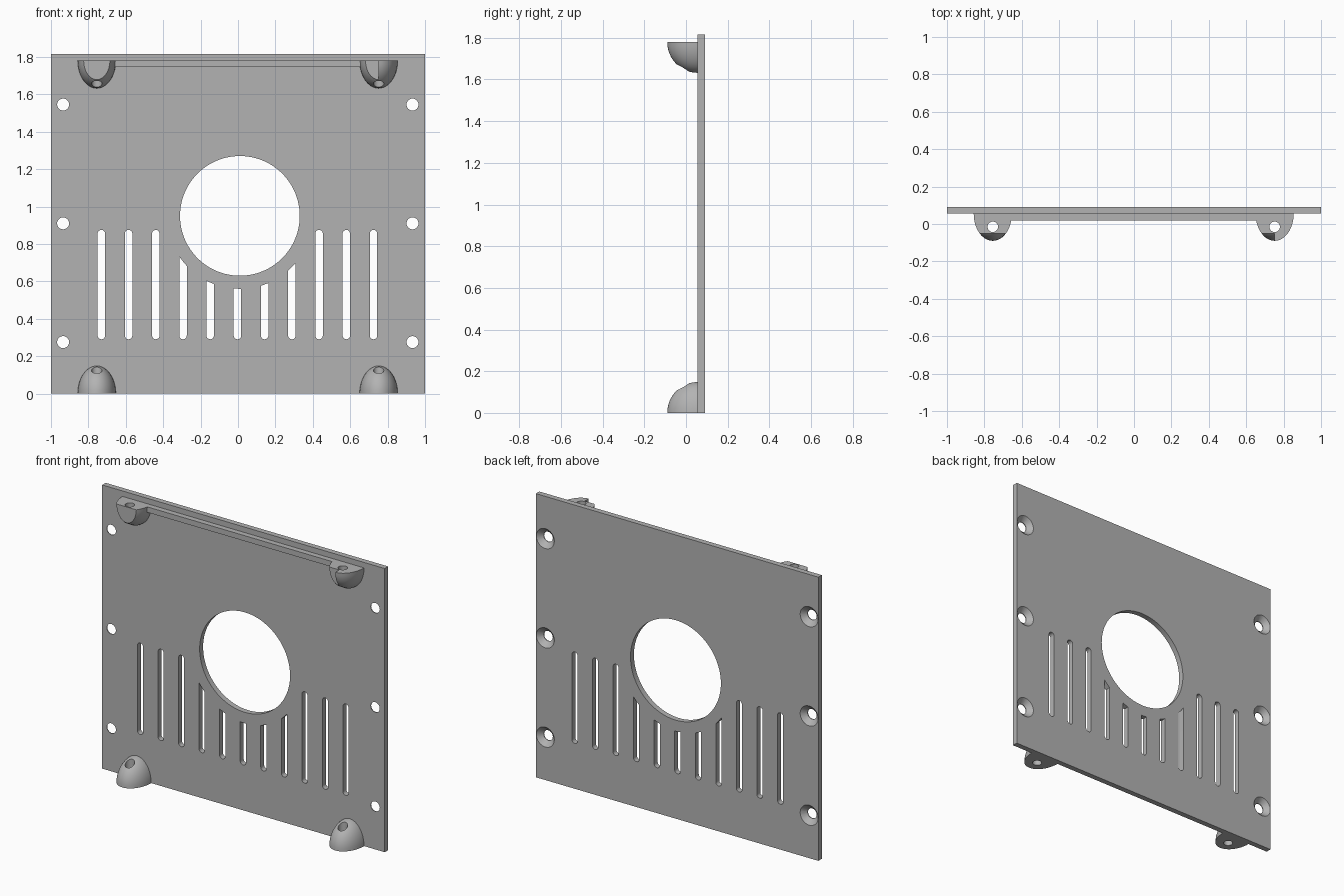
import bpy, bmesh, math
from mathutils import Matrix, Vector

default = bpy.data.objects.get("Cube")
if default:
    bpy.data.objects.remove(default, do_unlink=True)

grey = bpy.data.materials.new("plain grey")
grey.use_nodes = True
colour = (0.45, 0.45, 0.45, 1)
grey.diffuse_color = colour
grey.node_tree.nodes["Principled BSDF"].inputs["Base Color"].default_value = colour

FRONT, BACK, HEIGHT = 0.055, 0.09, 1.815


def finish(name, bm):
    bmesh.ops.recalc_face_normals(bm, faces=bm.faces)
    mesh = bpy.data.meshes.new(name)
    bm.to_mesh(mesh)
    bm.free()
    mesh.materials.append(grey)
    obj = bpy.data.objects.new(name, mesh)
    bpy.context.collection.objects.link(obj)
    return obj


def box(name, low, high):
    low, high = Vector(low), Vector(high)
    bm = bmesh.new()
    bmesh.ops.create_cube(bm, size=1, matrix=Matrix.Translation((low + high) / 2)
                          @ Matrix.Diagonal((*(high - low), 1)))
    return finish(name, bm)


def cone(name, centre, r1, r2, depth, axis="Z", segments=32):
    """Cone or cylinder; along Y the first radius faces the back."""
    bm = bmesh.new()
    turn = Matrix.Rotation(math.pi / 2, 4, "X") if axis == "Y" else Matrix()
    bmesh.ops.create_cone(bm, cap_ends=True, segments=segments, radius1=r1, radius2=r2,
                          depth=depth, matrix=Matrix.Translation(centre) @ turn)
    return finish(name, bm)


def slot(x, bottom, top, r):
    """Vertical slot with round ends, running through the plate."""
    bm = bmesh.new()
    ring = []
    for z, start in ((top - r, 0), (bottom + r, math.pi)):
        for i in range(13):
            a = start + math.pi * i / 12
            ring.append(bm.verts.new((x + r * math.cos(a), 0, z + r * math.sin(a))))
    face = bm.faces.new(ring)
    out = bmesh.ops.extrude_face_region(bm, geom=[face])["geom"]
    bmesh.ops.translate(bm, vec=(0, 0.2, 0),
                        verts=[v for v in out if isinstance(v, bmesh.types.BMVert)])
    return finish("slot_cutter", bm)


def boolean(target, cutter, operation="DIFFERENCE", keep=False):
    mod = target.modifiers.new("cut", "BOOLEAN")
    mod.operation, mod.solver, mod.object = operation, "EXACT", cutter
    bpy.context.view_layer.objects.active = target
    bpy.ops.object.modifier_apply(modifier=mod.name)
    if not keep:
        bpy.data.objects.remove(cutter, do_unlink=True)


def smooth(obj):
    bpy.ops.object.select_all(action="DESELECT")
    obj.select_set(True)
    bpy.context.view_layer.objects.active = obj
    bpy.ops.object.shade_smooth_by_angle(angle=math.radians(30))


# Plate with the large round opening
plate = box("plate", (-1, FRONT, 0), (1, BACK, HEIGHT))
boolean(plate, cone("opening", (0.01, 0.07, 0.95), 0.32, 0.32, 0.2, "Y", 96))

# Vent slots, kept clear of a margin around the opening
margin = cone("margin", (0.01, 0.07, 0.95), 0.39, 0.39, 0.8, "Y", 96)
for i in range(-5, 6):
    cutter = slot(i * 0.1455 - 0.003, 0.29, 0.875, 0.02)
    if abs(i) < 3:
        boolean(cutter, margin, keep=True)
    boolean(plate, cutter)
bpy.data.objects.remove(margin, do_unlink=True)

# Screw holes, countersunk from the back
for x in (-0.935, 0.933):
    for z in (0.275, 0.91, 1.545):
        boolean(plate, cone("hole", (x, 0.07, z), 0.032, 0.032, 0.2, "Y"))
        boolean(plate, cone("sink", (x, BACK - 0.014, z), 0.066, 0.032, 0.032, "Y"))
smooth(plate)


# Domed lugs with a vertical bore
def lug(name, x, z, up):
    bm = bmesh.new()
    bmesh.ops.create_uvsphere(
        bm, u_segments=48, v_segments=24, radius=1,
        matrix=Matrix.Translation((x, FRONT, z)) @ Matrix.Diagonal((0.102, 0.145, 0.148, 1)))
    obj = finish(name, bm)
    z0, z1 = sorted((z, z + 0.3 * up))
    boolean(obj, box("half", (x - 0.3, -0.3, z0), (x + 0.3, FRONT + 0.005, z1)), "INTERSECT")
    boolean(obj, cone("bore", (x, -0.015, z), 0.028, 0.028, 0.5))
    return obj


TOP = 1.78
for side, x in (("right", -0.755), ("left", 0.752)):
    smooth(lug("bottom_lug_" + side, x, 0, 1))
    top_lug = lug("top_lug_" + side, x, TOP, -1)
    # The nose is trimmed flat, fully on one lug and halfway on the other
    edge = x + 0.3 if side == "right" else x
    boolean(top_lug, box("trim", (x - 0.3, -0.3, TOP - 0.3), (edge, -0.05, TOP + 0.1)))
    smooth(top_lug)

# Rail joining the top lugs
box("top_rail", (-0.67, 0.02, 1.745), (0.67, FRONT + 0.005, TOP))
